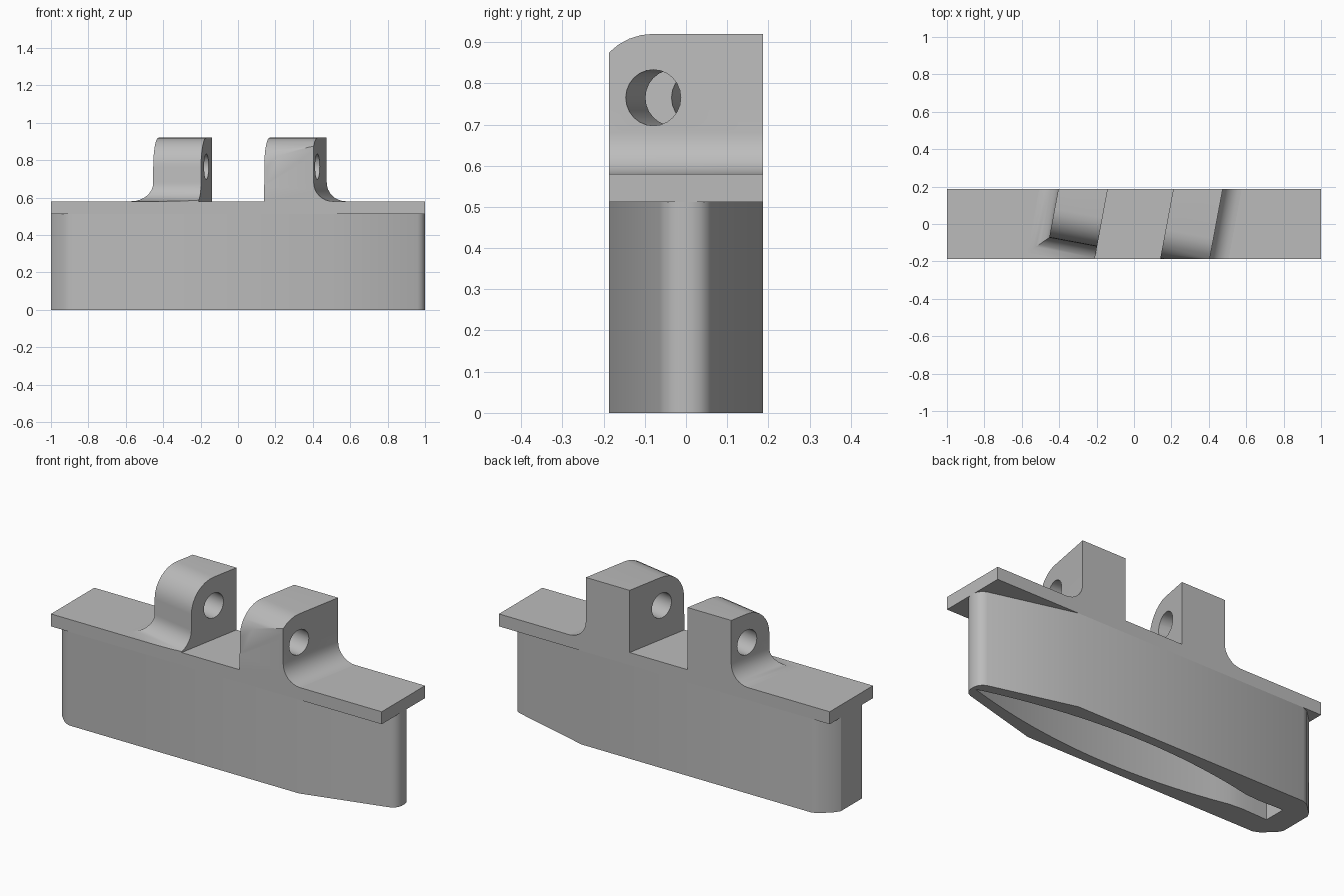
import bpy, bmesh
from math import sin, cos, pi, radians
from mathutils import Vector, Matrix

if "Cube" in bpy.data.objects:
    bpy.data.objects.remove(bpy.data.objects["Cube"])

HALF = 0.187          # half depth of the whole part
SEAT = 0.58           # top of the flange
UNDER = 0.512         # underside of the flange
TILT = Matrix.Rotation(radians(-10.6), 4, "Z")

grey = bpy.data.materials.new("plain grey")
grey.use_nodes = True
COLOUR = (0.5, 0.5, 0.5, 1)
grey.diffuse_color = COLOUR
grey.node_tree.nodes["Principled BSDF"].inputs["Base Color"].default_value = COLOUR


def finish(bm, name):
    bmesh.ops.recalc_face_normals(bm, faces=bm.faces)
    mesh = bpy.data.meshes.new(name)
    bm.to_mesh(mesh)
    bm.free()
    mesh.materials.append(grey)
    ob = bpy.data.objects.new(name, mesh)
    bpy.context.collection.objects.link(ob)
    return ob


def stack(rings):
    """Closed solid through a list of equal-length point rings."""
    bm = bmesh.new()
    loops = [[bm.verts.new(p) for p in ring] for ring in rings]
    n = len(loops[0])
    for a, b in zip(loops, loops[1:]):
        for i in range(n):
            j = (i + 1) % n
            bm.faces.new((a[i], a[j], b[j], b[i]))
    bm.faces.new(loops[0][::-1])
    bm.faces.new(loops[-1])
    return bm


def prism(outline, z0, z1):
    return stack([[(x, y, z) for x, y in outline] for z in (z0, z1)])


def mirrored(points):
    """Complete an outline from its +y half, given from -x to +x."""
    return points + [(x, -y) for x, y in reversed(points) if y > 0]


def cut(ob, cutter):
    mod = ob.modifiers.new("cut", "BOOLEAN")
    mod.operation = "DIFFERENCE"
    mod.solver = "EXACT"
    mod.object = cutter
    bpy.context.view_layer.objects.active = ob
    bpy.ops.object.modifier_apply(modifier=mod.name)
    bpy.data.objects.remove(cutter)


def smooth(ob):
    bpy.ops.object.select_all(action="DESELECT")
    ob.select_set(True)
    bpy.context.view_layer.objects.active = ob
    bpy.ops.object.shade_smooth_by_angle(angle=radians(30))


# Flange plate
finish(prism([(-1, -HALF), (1, -HALF), (1, HALF), (-1, HALF)], UNDER, SEAT), "flange")

# Body: chamfered at one end, tapered to a rounded nose at the other
hull = mirrored([(-1, 0.09), (-0.985, 0.115), (-0.925, 0.172), (-0.89, HALF), (0.5, HALF),
                 (0.96, 0.063), (0.98, 0.053), (0.994, 0.035), (1, 0.015)])
body = finish(prism(hull, 0, UNDER), "body")

# Pointed hollow in the underside
tip, tail, width = 0.98, -0.87, 0.135
side = [(tail, 0.06)]
for i in range(1, 25):
    t = i / 24
    x = tail + (tip - tail) * t
    y = width * (1 - ((x - 0.05) / (tip - 0.05)) ** 2)
    side.append((x, max(y, 0.06 * (1 - t), 0)))
side[-1] = (tip, 0)
cut(body, finish(prism(mirrored(side), -0.1, 0.42), "hollow_cutter"))
smooth(body)


# Lugs: tilted eyes with a round top and flared foot, trimmed flush with the body
INNER, OUTER, RADIUS, AXIS, FLARE, STEPS = 0.172, 0.432, 0.155, 0.765, 0.1, 8


def lug(name, s):
    levels = []                                   # (flare, front, height)
    for i in range(STEPS + 1):
        t = pi / 2 * i / STEPS
        flare = FLARE * (1 - sin(t))
        levels.append((flare, -RADIUS - flare, SEAT + FLARE * (1 - cos(t))))
    for i in range(STEPS + 1):
        t = pi / 2 * i / STEPS
        levels.append((0, -RADIUS * cos(t), AXIS + RADIUS * sin(t)))
    bm = stack([[(s * INNER, f, z), (s * (OUTER + a), f, z),
                 (s * (OUTER + a), 0.4, z), (s * INNER, 0.4, z)] for a, f, z in levels])
    bmesh.ops.transform(bm, matrix=TILT, verts=bm.verts)
    for d in (-1, 1):
        bmesh.ops.bisect_plane(bm, geom=bm.verts[:] + bm.edges[:] + bm.faces[:],
                               plane_co=(0, d * HALF, 0), plane_no=(0, d, 0), clear_outer=True)
        bmesh.ops.edgeloop_fill(bm, edges=[e for e in bm.edges if e.is_boundary])
    ob = finish(bm, name)

    # Pin hole along the tilted axis
    bm = bmesh.new()
    bmesh.ops.create_cone(bm, cap_ends=True, segments=24, radius1=0.068, radius2=0.068, depth=0.6,
                          matrix=TILT @ Matrix.Translation((s * 0.3, 0, AXIS))
                          @ Matrix.Rotation(pi / 2, 4, "Y"))
    cut(ob, finish(bm, name + "_hole_cutter"))
    smooth(ob)


lug("right_lug", -1)
lug("left_lug", 1)
